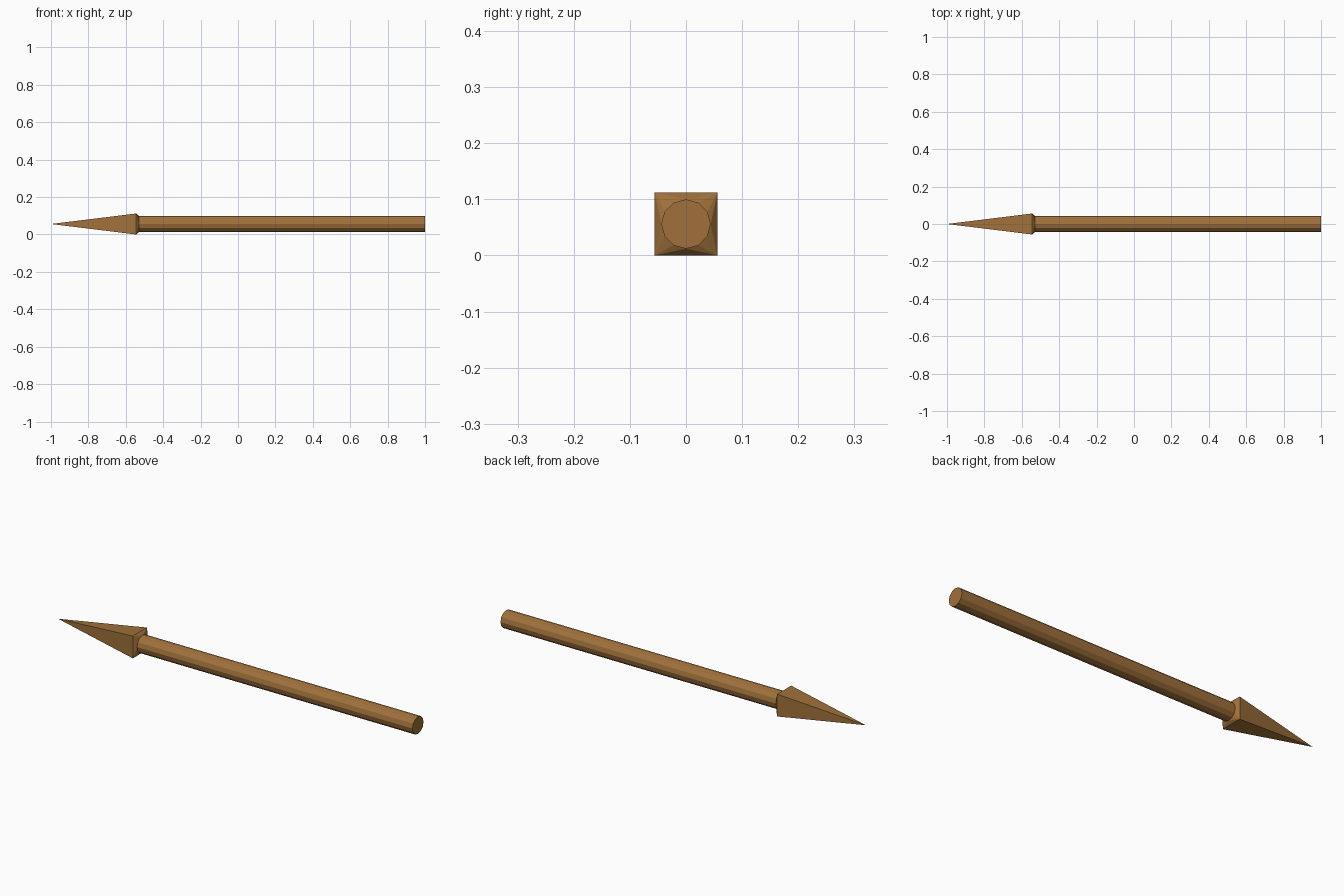
import bpy, bmesh, math

if "Cube" in bpy.data.objects:
    bpy.data.objects.remove(bpy.data.objects["Cube"])

wood = bpy.data.materials.new("brown_wood")
wood.diffuse_color = (0.35, 0.165, 0.043, 1)
wood.use_nodes = True
wood.node_tree.nodes["Principled BSDF"].inputs["Base Color"].default_value = wood.diffuse_color

CZ, HALF, R, SIDES = 0.056, 0.056, 0.044, 12
TIP_X, BASE_X, NECK_X, END_X = -1.0, -0.545, -0.53, 1.0


def ring(x):
    """Twelve-sided shaft cross-section at a given x."""
    return [(x, R * math.cos(2 * math.pi * i / SIDES), CZ + R * math.sin(2 * math.pi * i / SIDES))
            for i in range(SIDES)]


def finish(name, bm):
    bmesh.ops.recalc_face_normals(bm, faces=bm.faces[:])
    mesh = bpy.data.meshes.new(name)
    bm.to_mesh(mesh)
    bm.free()
    mesh.materials.append(wood)
    bpy.context.collection.objects.link(bpy.data.objects.new(name, mesh))


# Shaft: straight twelve-sided rod
bm = bmesh.new()
a = [bm.verts.new(p) for p in ring(NECK_X)]
b = [bm.verts.new(p) for p in ring(END_X)]
for i in range(SIDES):
    j = (i + 1) % SIDES
    bm.faces.new((a[i], a[j], b[j], b[i]))
bm.faces.new(a)
bm.faces.new(b)
finish("shaft", bm)

# Point: square pyramid whose base tapers into the shaft
bm = bmesh.new()
points = [(TIP_X, 0, CZ)] + ring(NECK_X)
points += [(BASE_X, sy * HALF, CZ + sz * HALF) for sy in (-1, 1) for sz in (-1, 1)]
for p in points:
    bm.verts.new(p)
bmesh.ops.convex_hull(bm, input=bm.verts[:])
finish("spear_point", bm)
